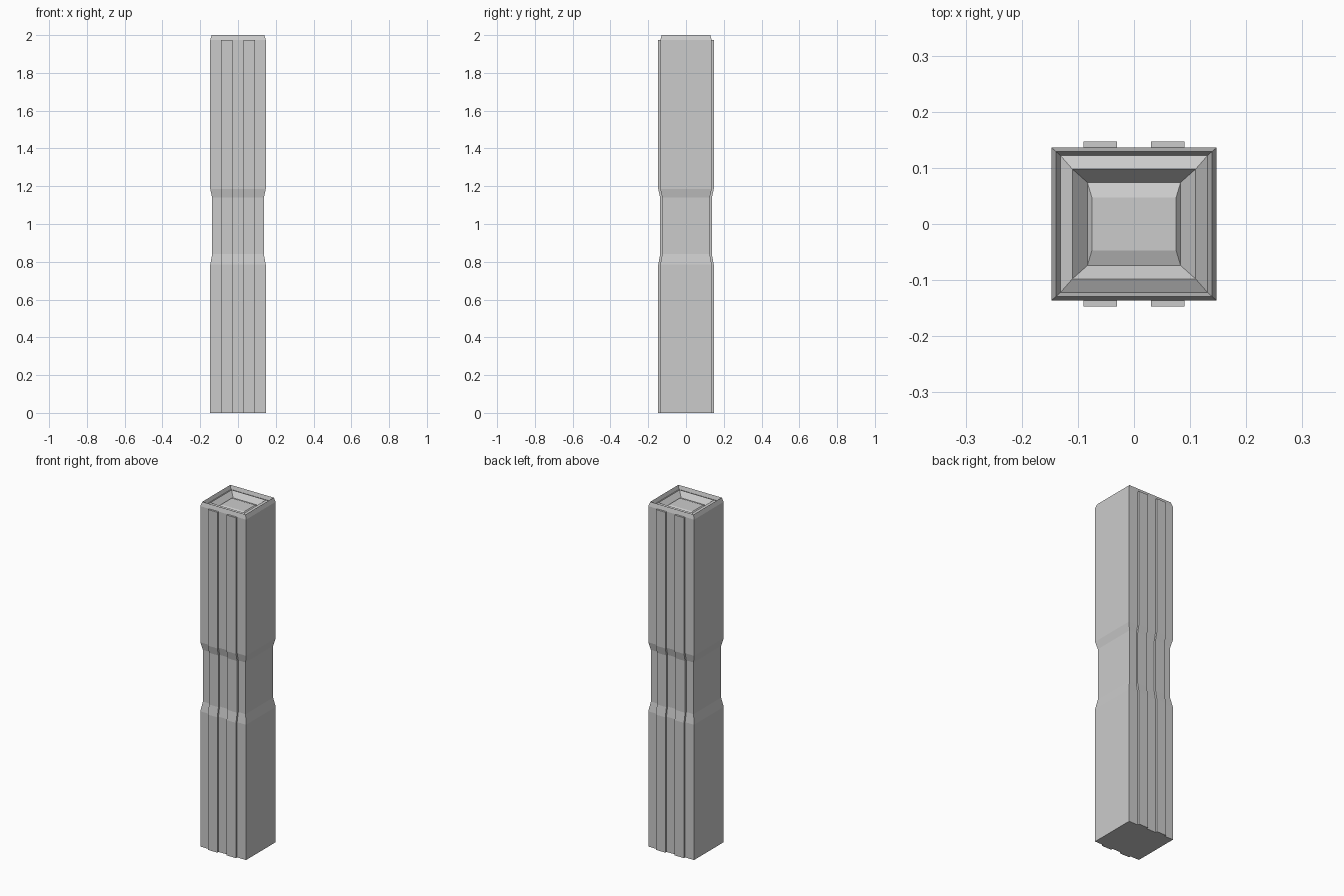
import bpy, bmesh

if "Cube" in bpy.data.objects:
    bpy.data.objects.remove(bpy.data.objects["Cube"])

def add_object(name, bm):
    bmesh.ops.recalc_face_normals(bm, faces=bm.faces)
    mesh = bpy.data.meshes.new(name)
    bm.to_mesh(mesh)
    bm.free()
    obj = bpy.data.objects.new(name, mesh)
    bpy.context.collection.objects.link(obj)
    return obj

def stacked_rings(name, rings):
    """Loft rectangles given as (x0, x1, y0, y1, z), capped at both ends."""
    bm = bmesh.new()
    loops = [[bm.verts.new(p) for p in
              ((x0, y0, z), (x1, y0, z), (x1, y1, z), (x0, y1, z))]
             for x0, x1, y0, y1, z in rings]
    for a, b in zip(loops, loops[1:]):
        for i in range(4):
            j = (i + 1) % 4
            bm.faces.new((a[i], a[j], b[j], b[i]))
    bm.faces.new(loops[0][::-1])
    bm.faces.new(loops[-1])
    return add_object(name, bm)

# Waisted shaft, bevelled rim and stepped recess in the top: (half x, half y, z)
W, D, INSET = 0.147, 0.136, 0.010
heights = ((0, 0), (0.785, 0), (0.84, INSET), (1.14, INSET), (1.185, 0))
profile = [(W - i, D - i, z) for z, i in heights]
profile += [
    (W, D, 1.975), (0.139, 0.129, 2.0),
    (0.131, 0.122, 1.978), (0.110, 0.098, 1.990),
    (0.083, 0.074, 1.960), (0.075, 0.047, 1.970),
]
stacked_rings("column_body", [(-x, x, -y, y, z) for x, y, z in profile])

# Raised vertical strips following the waist, two on the front and two on the back
for face, side in (("front", -1), ("back", 1)):
    for label, cx in (("left", -0.06), ("right", 0.06)):
        rings = []
        for z, i in heights + ((1.975, 0),):
            ya, yb = sorted((side * (0.120 - i), side * (0.147 - i)))
            rings.append((cx - 0.03, cx + 0.03, ya, yb, z))
        stacked_rings(f"{face}_{label}_strip", rings)
